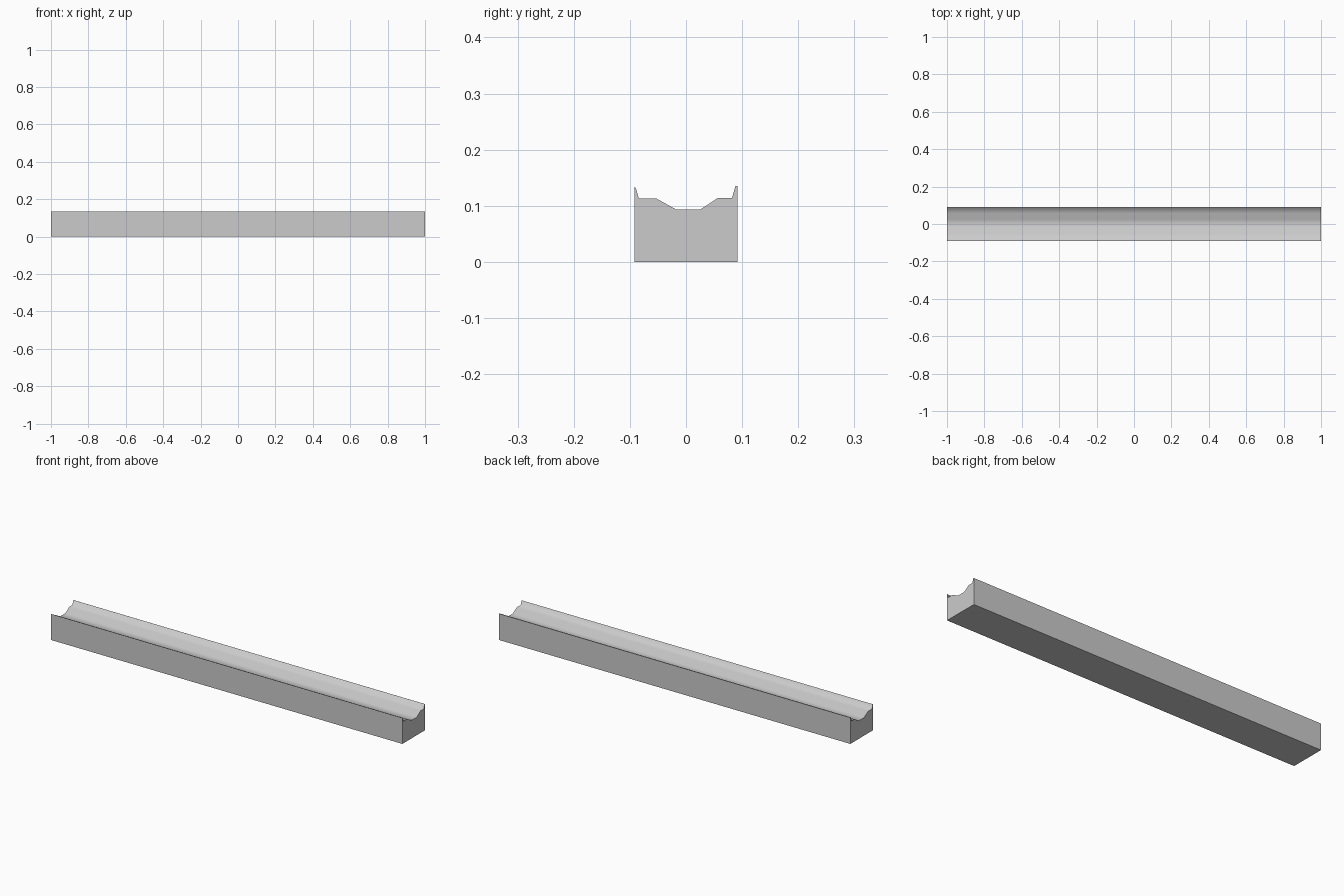
import bpy, bmesh, math

if "Cube" in bpy.data.objects:
    bpy.data.objects.remove(bpy.data.objects["Cube"])

# Cross-section of the trough (y, z), seen from the right
profile = [
    (-0.092, 0.0), (0.092, 0.0),                      # flat base
    (0.092, 0.135), (0.088, 0.135), (0.082, 0.114),   # back lip
    (0.057, 0.114), (0.025, 0.093),                   # back ledge and slope
    (-0.017, 0.093), (-0.053, 0.113),                 # channel floor and front slope
    (-0.084, 0.113), (-0.0895, 0.132), (-0.092, 0.134),  # front ledge and lip
]

# Extrude the section along x
bm = bmesh.new()
end = bm.faces.new([bm.verts.new((-1.0, y, z)) for y, z in profile])
ext = bmesh.ops.extrude_face_region(bm, geom=[end], use_keep_orig=True)
moved = [v for v in ext["geom"] if isinstance(v, bmesh.types.BMVert)]
bmesh.ops.translate(bm, verts=moved, vec=(2.0, 0, 0))
bmesh.ops.recalc_face_normals(bm, faces=bm.faces)
mesh = bpy.data.meshes.new("channel_beam")
bm.to_mesh(mesh)
bm.free()

beam = bpy.data.objects.new("channel_beam", mesh)
bpy.context.collection.objects.link(beam)

# Smooth trough, crisp outer corners
bpy.context.view_layer.objects.active = beam
beam.select_set(True)
bpy.ops.object.shade_smooth_by_angle(angle=math.radians(76))
